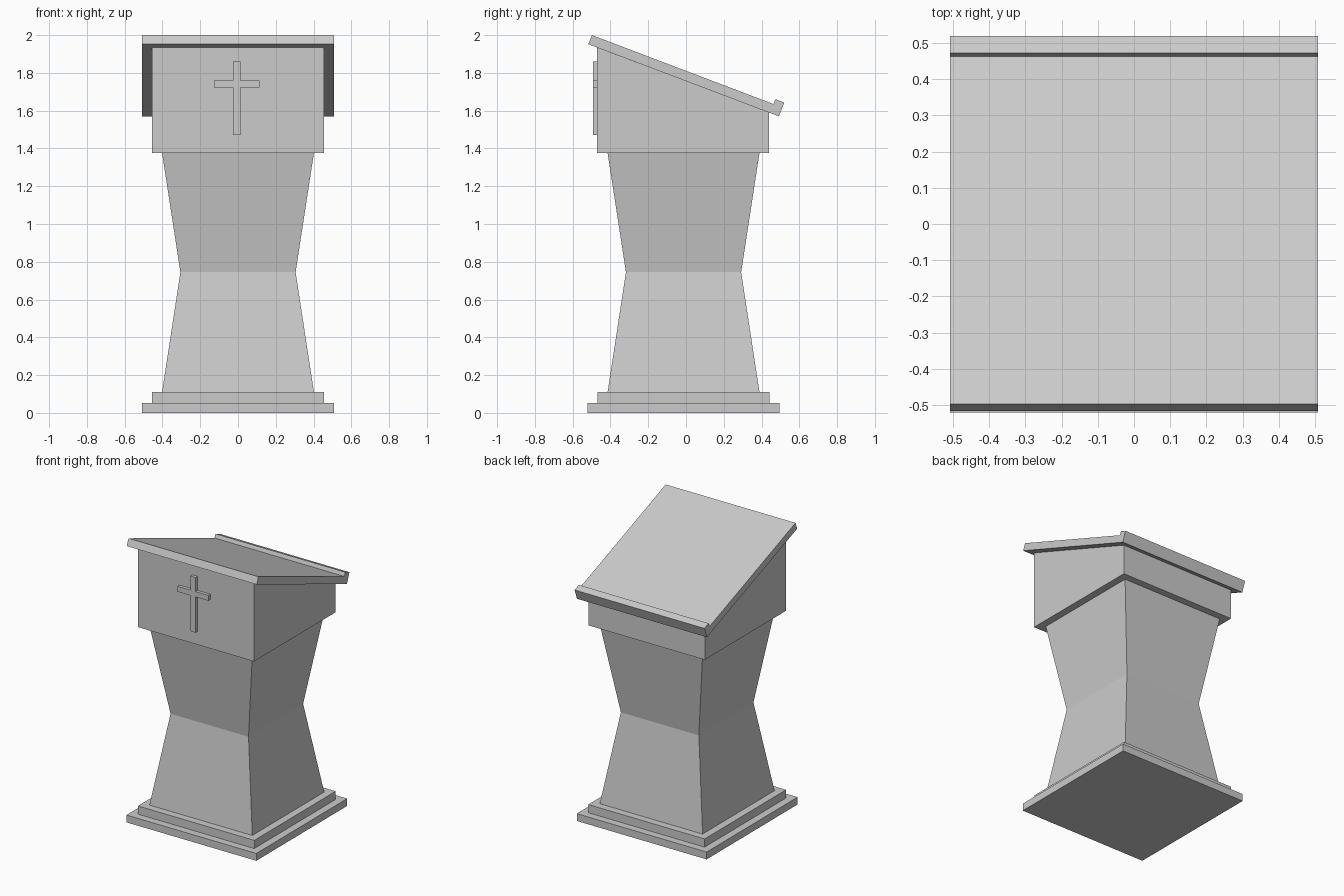
import bpy
import bmesh

cube = bpy.data.objects.get("Cube")
if cube:
    bpy.data.objects.remove(cube, do_unlink=True)

grey = bpy.data.materials.new("light grey")
grey.use_nodes = True
grey.diffuse_color = (0.6, 0.6, 0.6, 1)
grey.node_tree.nodes["Principled BSDF"].inputs["Base Color"].default_value = (0.6, 0.6, 0.6, 1)

MID_Y = -0.013  # centre of the stand from front to back


def finish(name, bm):
    bmesh.ops.recalc_face_normals(bm, faces=bm.faces[:])
    mesh = bpy.data.meshes.new(name)
    bm.to_mesh(mesh)
    bm.free()
    mesh.materials.append(grey)
    obj = bpy.data.objects.new(name, mesh)
    bpy.context.collection.objects.link(obj)
    return obj


def square_stack(name, sections):
    """Square tower through (half width, height) sections."""
    bm = bmesh.new()
    rings = []
    for h, z in sections:
        corners = [(-h, -h), (h, -h), (h, h), (-h, h)]
        rings.append([bm.verts.new((x, y + MID_Y, z)) for x, y in corners])
    for low, high in zip(rings, rings[1:]):
        for i in range(4):
            j = (i + 1) % 4
            bm.faces.new((low[i], low[j], high[j], high[i]))
    bm.faces.new(rings[0][::-1])
    bm.faces.new(rings[-1])
    return finish(name, bm)


def extrude_outline(name, outline, direction):
    """Flat outline swept along a direction into a solid."""
    bm = bmesh.new()
    face = bm.faces.new([bm.verts.new(p) for p in outline])
    swept = bmesh.ops.extrude_face_region(bm, geom=[face])["geom"]
    verts = [v for v in swept if isinstance(v, bmesh.types.BMVert)]
    bmesh.ops.translate(bm, verts=verts, vec=direction)
    return finish(name, bm)


def side_profile(name, half_width, points):
    outline = [(-half_width, y, z) for y, z in points]
    return extrude_outline(name, outline, (2 * half_width, 0, 0))


# Stepped plinth and waisted column
square_stack("plinth_bottom", [(0.508, 0), (0.508, 0.052)])
square_stack("plinth_top", [(0.455, 0.052), (0.455, 0.11)])
square_stack("column", [(0.402, 0.11), (0.305, 0.745), (0.402, 1.376)])

# Head with sloping top
side_profile("head", 0.455, [(-0.47, 1.376), (0.44, 1.376), (0.44, 1.59), (-0.47, 1.934)])

# Reading desk with a book ledge along its low edge
side_profile("reading_desk", 0.508, [
    (-0.517, 1.952), (0.492, 1.57), (0.52, 1.643), (0.473, 1.661),
    (0.463, 1.635), (-0.498, 2.0)])

# Raised cross on the front
left, right, bottom, top = -0.027, 0.013, 1.47, 1.86
arm_left, arm_right, arm_low, arm_high = -0.127, 0.113, 1.722, 1.76
cross = [
    (left, bottom), (right, bottom), (right, arm_low), (arm_right, arm_low),
    (arm_right, arm_high), (right, arm_high), (right, top), (left, top),
    (left, arm_high), (arm_left, arm_high), (arm_left, arm_low), (left, arm_low)]
extrude_outline("front_cross", [(x, -0.493, z) for x, z in cross], (0, 0.024, 0))
